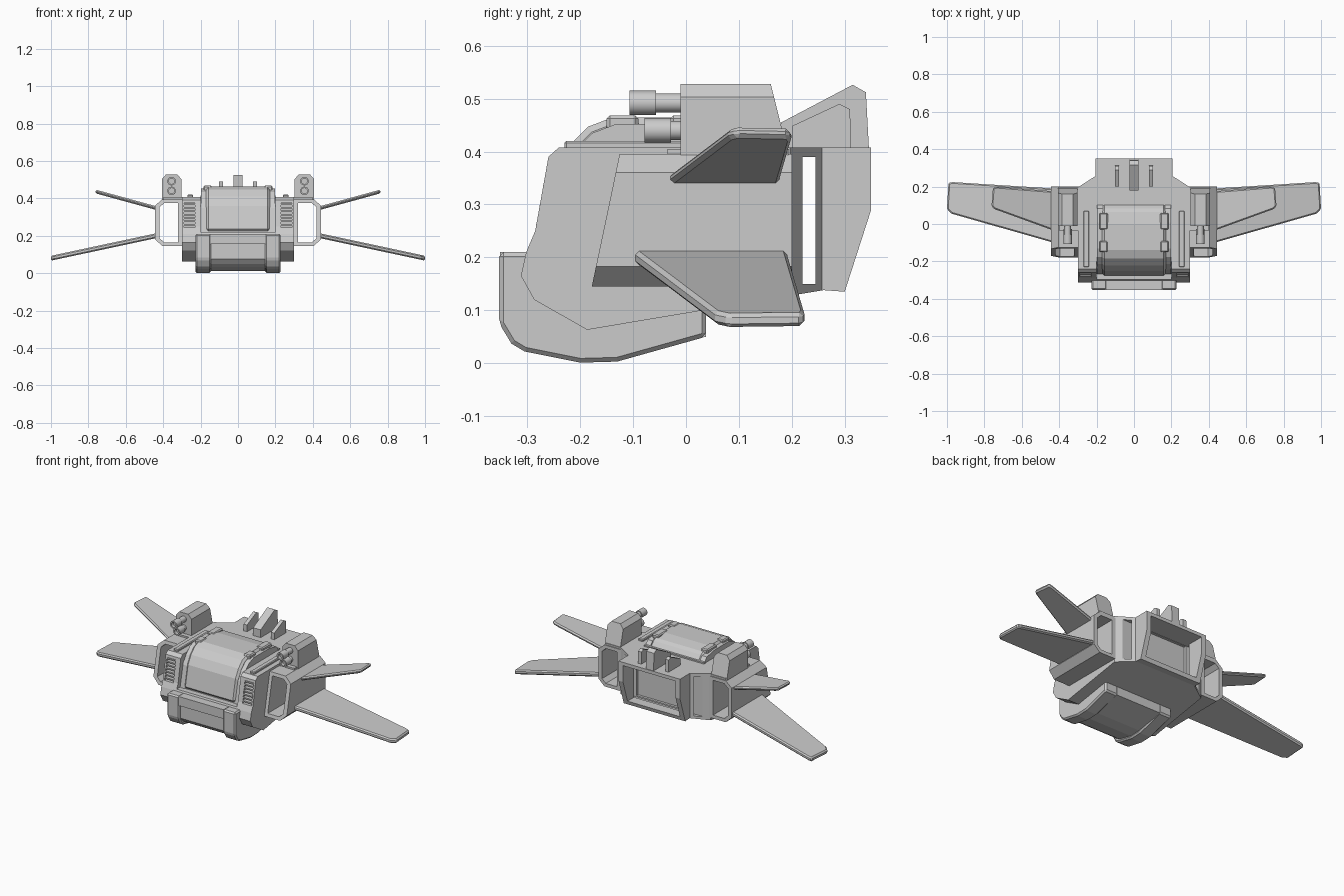
import bpy, bmesh, math
from mathutils import Vector

cube = bpy.data.objects.get("Cube")
if cube:
    bpy.data.objects.remove(cube, do_unlink=True)

grey = bpy.data.materials.new("hull grey")
grey.use_nodes = True
grey.diffuse_color = (0.6, 0.6, 0.6, 1)
grey.node_tree.nodes["Principled BSDF"].inputs["Base Color"].default_value = (0.6, 0.6, 0.6, 1)


def finish(name, bm, mirror=False, bevel=0):
    bmesh.ops.recalc_face_normals(bm, faces=bm.faces)
    mesh = bpy.data.meshes.new(name)
    bm.to_mesh(mesh)
    bm.free()
    mesh.materials.append(grey)
    ob = bpy.data.objects.new(name, mesh)
    bpy.context.collection.objects.link(ob)
    if bevel:
        mod = ob.modifiers.new("bevel", "BEVEL")
        mod.width, mod.segments, mod.limit_method = bevel, 1, "ANGLE"
    if mirror:
        ob.modifiers.new("mirror", "MIRROR").use_mirror_merge = False
    return ob


def loft(name, a, b, **kw):
    """Solid between two matching outlines of 3D points."""
    bm = bmesh.new()
    va, vb = [bm.verts.new(p) for p in a], [bm.verts.new(p) for p in b]
    bm.faces.new(va)
    bm.faces.new(vb)
    for i in range(len(va)):
        j = (i + 1) % len(va)
        bm.faces.new((va[i], va[j], vb[j], vb[i]))
    return finish(name, bm, **kw)


def prism(name, side, x0, x1, **kw):
    """Side outline in y, z pulled along x."""
    return loft(name, [(x0, y, z) for y, z in side], [(x1, y, z) for y, z in side], **kw)


def box(name, x, y, z, **kw):
    side = [(y[0], z[0]), (y[1], z[0]), (y[1], z[1]), (y[0], z[1])]
    return prism(name, side, x[0], x[1], **kw)


def cut(target, cutters):
    """Carve the cutters out of the target, then discard them."""
    bpy.context.view_layer.objects.active = target
    for c in cutters:
        c.hide_render = True
        mod = target.modifiers.new("cut", "BOOLEAN")
        mod.object, mod.operation, mod.solver = c, "DIFFERENCE", "EXACT"
        bpy.ops.object.modifier_apply(modifier=mod.name)
    for c in cutters:
        bpy.data.objects.remove(c, do_unlink=True)


# Main hull with narrowed tail, cockpit bay, grille pockets and open stern
hull = prism("hull", [(-.24, .408), (-.26, .39), (-.285, .25), (-.302, .21), (-.312, .165),
                      (-.287, .12), (-.187, .063), (.26, .138), (.30, .135), (.35, .29),
                      (.35, .408)], -.3, .3)
corner = [(.31, .19), (.205, .257), (.205, .4), (.4, .4)]
cut(hull, [
    loft("tail_cutter", [(x, y, 0) for x, y in corner], [(x, y, .5) for x, y in corner], mirror=True),
    prism("cockpit_cutter", [(-.4, .22), (-.265, .22), (-.235, .36), (-.2, .39), (-.2, .5), (-.4, .5)], -.2, .2),
    box("grille_cutter", (.23, .29), (-.35, -.245), (.245, .375), mirror=True),
    box("stern_cutter", (-.175, .175), (.205, .4), (.158, .388)),
    box("slot_cutter", (-.35, .35), (.22, .245), (.15, .39)),
])

# Grille slats
for i in range(7):
    z = .254 + i * .0185
    y = -.284 + (z - .25) * .18
    box(f"grille_slat_{i + 1}", (.228, .292), (y, y + .03), (z, z + .008), mirror=True)

# Canopy: raised centre shell with lower stepped side frames
shell = [(-.278, .225), (-.25, .36), (-.222, .41), (-.185, .447), (-.14, .464), (0, .464),
         (.075, .45), (.11, .408), (.1, .3), (-.2, .225)]
prism("canopy", shell, -.17, .17, bevel=.012)
frame = [(y + .008, z - .012) for y, z in shell]
prism("canopy_side", frame, .165, .197, mirror=True)
for i, (y0, y1) in enumerate(((-.15, -.09), (-.03, .06))):
    box(f"canopy_clamp_{i + 1}", (.14, .185), (y0, y1), (.44, .468), mirror=True, bevel=.006)
box("canopy_rear_sill", (-.2, .2), (.1, .115), (.4, .416))

# Chin: two heavy side cheeks around a recessed middle
chin = [(-.353, .21), (-.353, .075), (-.33, .037), (-.305, .022), (-.2, .001), (-.13, .003),
        (.038, .05), (.038, .12), (-.28, .21)]
prism("chin_cheek", chin, .145, .228, mirror=True, bevel=.008)
middle = [(y + .014 if y < -.29 else y, z + .012 if z < .04 else z) for y, z in chin]
prism("chin_middle", middle, -.15, .15)
box("chin_lip", (-.15, .15), (-.352, -.28), (.155, .21))

# Top rails and tail fins
box("top_rail", (.24, .27), (-.23, .07), (.4, .42), mirror=True, bevel=.004)
prism("centre_fin", [(.18, .4), (.18, .455), (.315, .526), (.34, .512), (.346, .4)], -.025, .025)
prism("side_fin", [(.2, .4), (.2, .448), (.29, .49), (.31, .48), (.312, .4)], .08, .102, mirror=True)

# Side intakes: open tubes with a raked mouth
outer = [(.295, .145), (.405, .145), (.445, .183), (.445, .36), (.405, .395), (.295, .395)]
inner = [(.32, .165), (.395, .165), (.42, .187), (.42, .352), (.395, .375), (.32, .375)]
bm = bmesh.new()
rings = []
for outline, front in ((outer, True), (outer, False), (inner, False), (inner, True)):
    rings.append([bm.verts.new((x, -.178 + (z - .145) * .21 if front else .2, z)) for x, z in outline])
for k in range(4):
    a, b = rings[k], rings[(k + 1) % 4]
    for i in range(6):
        j = (i + 1) % 6
        bm.faces.new((a[i], a[j], b[j], b[i]))
finish("side_intake", bm, mirror=True)
box("intake_top", (.295, .4), (-.035, .195), (.385, .405), mirror=True)

# Gun housings with chamfered tops and sloping backs
section = [(.303, .39), (.303, .503), (.325, .528), (.385, .528), (.407, .503), (.407, .39)]
loft("gun_housing", [(x, -.01, z) for x, z in section],
     [(x, .16 + (.528 - z) * .25, z) for x, z in section], mirror=True)


def barrel(name, z, steps):
    """Stepped round barrel, steps are y and radius pairs with a hollow muzzle."""
    bm = bmesh.new()
    n, prev = 16, None
    for y, r in steps:
        ring = [bm.verts.new((.355 + r * math.cos(t), y, z + r * math.sin(t)))
                for t in (2 * math.pi * i / n for i in range(n))]
        if prev:
            for i in range(n):
                j = (i + 1) % n
                bm.faces.new((prev[i], prev[j], ring[j], ring[i]))
        else:
            bm.faces.new(ring)
        prev = ring
    bm.faces.new(prev)
    ob = finish(name, bm, mirror=True)
    bpy.ops.object.select_all(action="DESELECT")
    ob.select_set(True)
    bpy.context.view_layer.objects.active = ob
    bpy.ops.object.shade_smooth_by_angle(angle=math.radians(35))


for name, z, tip in (("upper_barrel", .492, -.107), ("lower_barrel", .44, -.078)):
    barrel(name, z, [(tip + .02, .015), (tip, .015), (tip, .023), (tip + .05, .023),
                     (tip + .05, .018), (0, .018)])


# Wings: thin tapered plates with clipped tips
def wing(name, root, tip, clip, thick):
    (rx, rz, r0, r1), (tx, tz, t0, t1) = root, tip
    step = (tz - rz) / (tx - rx)
    plan = [(rx, r0), (tx - clip, t0), (tx, t0 + clip), (tx - .008, t1), (tx - .03, t1 + .004), (rx, r1)]
    pts = [Vector((x, y, rz + (x - rx) * step)) for x, y in plan]
    off = Vector((0, 0, thick / 2))
    loft(name, [p - off for p in pts], [p + off for p in pts], mirror=True, bevel=.007)


wing("lower_wing", (.43, .202, -.1, .19), (1, .08, .055, .22), .025, .026)
wing("upper_wing", (.43, .346, -.035, .175), (.762, .437, .08, .195), .015, .02)
